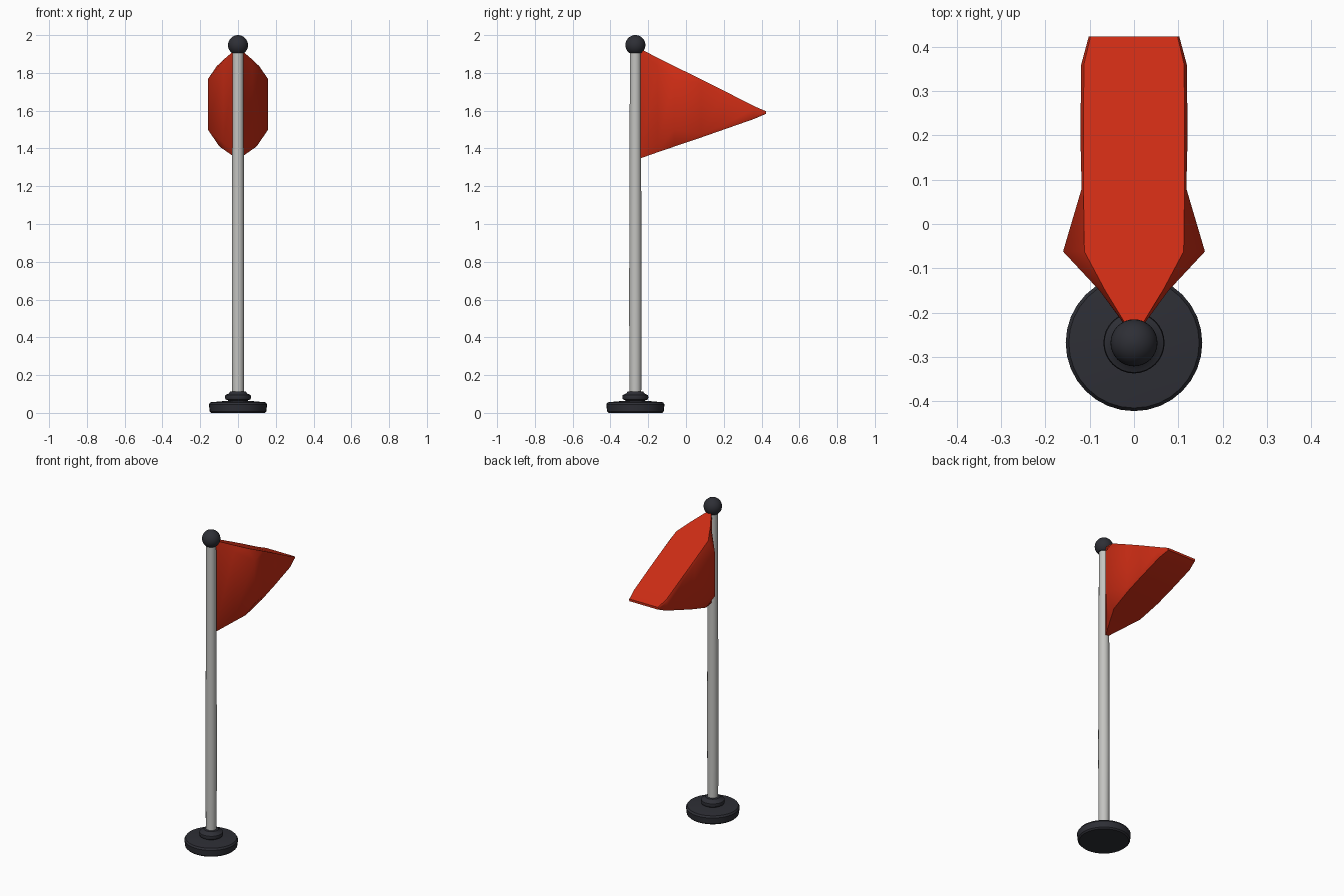
import bpy, bmesh, math

if "Cube" in bpy.data.objects:
    bpy.data.objects.remove(bpy.data.objects["Cube"])

POLE_Y = -0.268


def material(name, rgb):
    m = bpy.data.materials.new(name)
    m.diffuse_color = (*rgb, 1)
    m.use_nodes = True
    m.node_tree.nodes["Principled BSDF"].inputs["Base Color"].default_value = m.diffuse_color
    return m


dark = material("dark charcoal", (0.027, 0.028, 0.036))
grey = material("light grey", (0.55, 0.55, 0.53))
red = material("flag red", (0.60, 0.025, 0.007))


def finish(bm, name, mat, angle):
    bmesh.ops.recalc_face_normals(bm, faces=bm.faces)
    me = bpy.data.meshes.new(name)
    bm.to_mesh(me)
    bm.free()
    ob = bpy.data.objects.new(name, me)
    bpy.context.collection.objects.link(ob)
    me.materials.append(mat)
    bpy.ops.object.select_all(action='DESELECT')
    ob.select_set(True)
    bpy.context.view_layer.objects.active = ob
    bpy.ops.object.shade_smooth_by_angle(angle=math.radians(angle))
    return ob


def loft(name, rings, mat, angle=35):
    """Closed skin through rings with equal point counts, capped at both ends."""
    bm = bmesh.new()
    vs = [[bm.verts.new(p) for p in r] for r in rings]
    n = len(rings[0])
    for a, b in zip(vs, vs[1:]):
        for i in range(n):
            j = (i + 1) % n
            bm.faces.new((a[i], a[j], b[j], b[i]))
    bm.faces.new(vs[0])
    bm.faces.new(vs[-1])
    return finish(bm, name, mat, angle)


def lathe(name, profile, mat, sides=32):
    rings = [[(r * math.cos(2 * math.pi * i / sides),
               POLE_Y + r * math.sin(2 * math.pi * i / sides), z)
              for i in range(sides)] for r, z in profile]
    return loft(name, rings, mat)


# Round base, collar and pole
lathe("base", [(0.142, 0.0), (0.150, 0.008), (0.154, 0.045), (0.147, 0.056), (0.06, 0.064)], dark)
lathe("collar", [(0.050, 0.055), (0.052, 0.066), (0.066, 0.072), (0.069, 0.082),
                 (0.067, 0.094), (0.048, 0.103), (0.042, 0.112), (0.028, 0.115)], dark)
lathe("pole", [(0.031, 0.10), (0.033, 0.6), (0.031, 1.2), (0.029, 1.92)], grey, 24)

# Ball finial with flattened underside
ball = [(0.053 * math.cos(math.radians(a)), 1.947 + 0.053 * math.sin(math.radians(a)))
        for a in range(-50, 90, 10)] + [(0.003, 2.0)]
lathe("finial", ball, dark)

# Pennant: y, bottom z, top z, half width, bottom and top half widths, chamfer heights
sections = [
    (-0.240, 1.348, 1.926, 0.012, 0.010, 0.010, 0.03, 0.03),
    (-0.150, 1.380, 1.880, 0.078, 0.055, 0.065, 0.05, 0.04),
    (-0.062, 1.410, 1.836, 0.160, 0.098, 0.112, 0.09, 0.07),
    (0.080, 1.458, 1.766, 0.118, 0.112, 0.114, 0.02, 0.02),
    (0.200, 1.500, 1.706, 0.121, 0.114, 0.114, 0.02, 0.02),
    (0.360, 1.556, 1.624, 0.119, 0.113, 0.113, 0.012, 0.012),
    (0.423, 1.583, 1.597, 0.102, 0.098, 0.098, 0.004, 0.004),
]
rings = []
for y, zb, zt, w, wb, wt, cb, ct in sections:
    half = [(wb, zb), (w, zb + cb), (w, zt - ct), (wt, zt)]
    rings.append([(x, y, z) for x, z in half] + [(-x, y, z) for x, z in reversed(half)])
loft("pennant", rings, red, 40)
